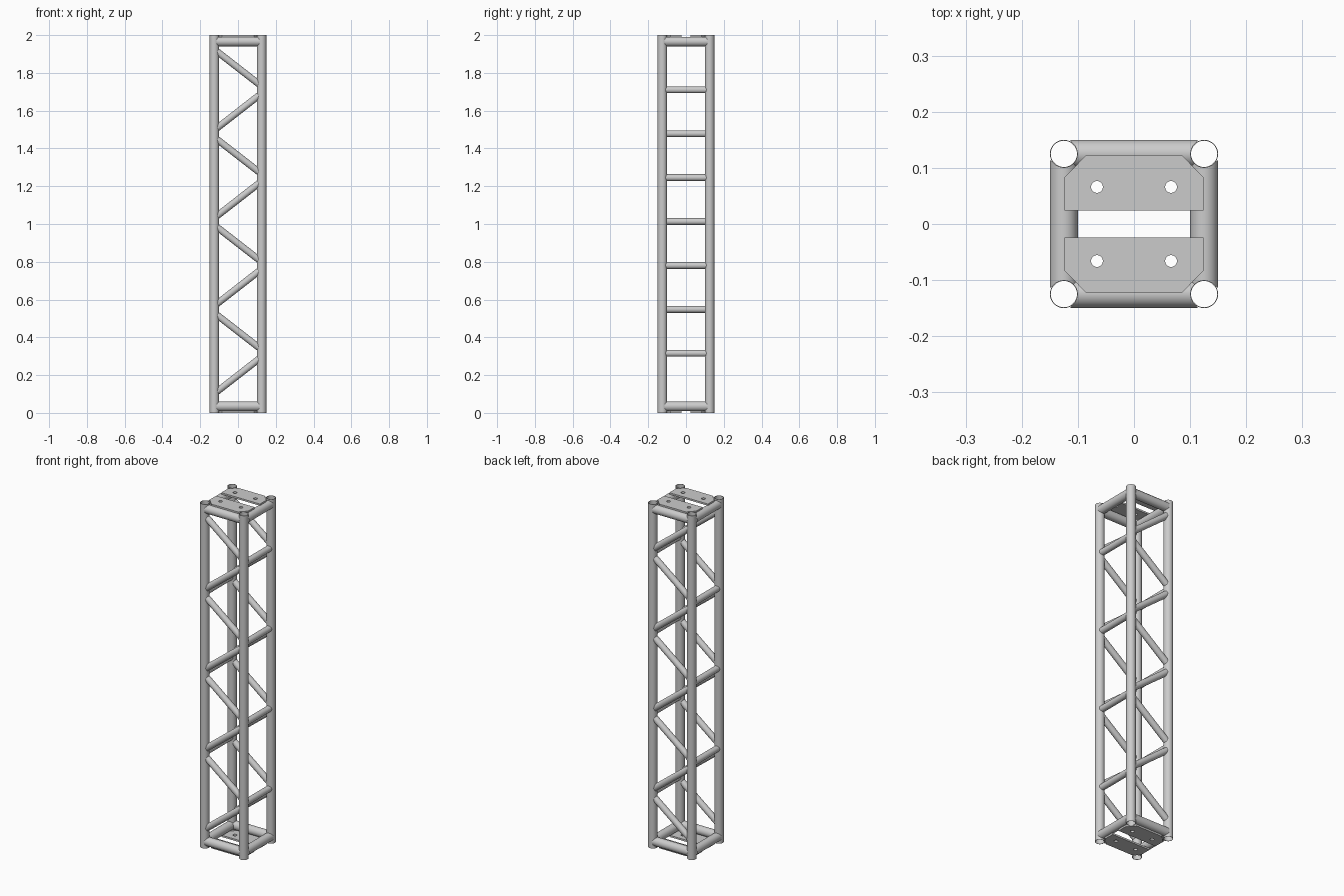
import bpy, bmesh, math
from mathutils import Vector, Matrix

if "Cube" in bpy.data.objects:
    bpy.data.objects.remove(bpy.data.objects["Cube"])

C, R = 0.125, 0.025        # chord offset and radius
WALL, SEG = 0.0016, 32


def finish(bm, name):
    bmesh.ops.recalc_face_normals(bm, faces=bm.faces)
    me = bpy.data.meshes.new(name)
    bm.to_mesh(me)
    bm.free()
    ob = bpy.data.objects.new(name, me)
    bpy.context.collection.objects.link(ob)
    bpy.ops.object.select_all(action='DESELECT')
    ob.select_set(True)
    bpy.context.view_layer.objects.active = ob
    bpy.ops.object.shade_smooth_by_angle(angle=math.radians(40))
    return ob


def bridge(bm, a, b):
    for i in range(SEG):
        j = (i + 1) % SEG
        bm.faces.new((a[i], a[j], b[j], b[i]))


def chord(name, x, y):
    """Upright hollow tube, open through its full length."""
    bm = bmesh.new()
    rings = []
    for r, z in ((R, 0), (R, 2), (R - WALL, 2), (R - WALL, 0)):
        rings.append([bm.verts.new((x + r * math.cos(t), y + r * math.sin(t), z))
                      for t in (2 * math.pi * i / SEG for i in range(SEG))])
    for k in range(4):
        bridge(bm, rings[k], rings[(k + 1) % 4])
    return finish(bm, name)


def brace(name, side, z_left, z_right, r, turn=0):
    """Tube between two chords at y = side * C, its ends coped to the chords."""
    bm = bmesh.new()
    d = Vector((0.214, 0, z_right - z_left)).normalized()
    up = Vector((-d.z, 0, d.x))
    mid = Vector((0, side * C, (z_left + z_right) / 2))
    rings = ([], [])
    for i in range(SEG):
        t = 2 * math.pi * i / SEG
        dy = r * math.cos(t)
        p = mid + Vector((0, dy, 0)) + up * (r * math.sin(t))
        reach = min(C - math.sqrt(max(0, R * R - dy * dy)), 0.113)
        for ring, x in zip(rings, (-reach, reach)):
            ring.append(bm.verts.new(p + d * ((x - p.x) / d.x)))
    bridge(bm, *rings)
    if turn:
        bmesh.ops.rotate(bm, verts=bm.verts, matrix=Matrix.Rotation(math.pi / 2, 3, 'Z'))
    return finish(bm, name)


def plate(name, side, z):
    """End plate with two clipped outer corners and two bolt holes."""
    cu = bpy.data.curves.new(name, 'CURVE')
    cu.dimensions, cu.fill_mode, cu.extrude = '2D', 'BOTH', 0.005
    outline = [(-0.124, 0.024), (0.124, 0.024), (0.124, 0.083),
               (0.085, 0.123), (-0.085, 0.123), (-0.124, 0.083)]
    loops = [outline]
    for hx in (-0.066, 0.066):
        loops.append([(hx + 0.0105 * math.cos(2 * math.pi * i / 24),
                       0.066 + 0.0105 * math.sin(2 * math.pi * i / 24)) for i in range(24)])
    for pts in loops:
        sp = cu.splines.new('POLY')
        sp.points.add(len(pts) - 1)
        for q, (x, y) in zip(sp.points, pts):
            q.co = (x, y * side, 0, 1)
        sp.use_cyclic_u = True
    tmp = bpy.data.objects.new(name + "_outline", cu)
    bpy.context.collection.objects.link(tmp)
    bpy.context.view_layer.update()
    me = bpy.data.meshes.new_from_object(tmp.evaluated_get(bpy.context.evaluated_depsgraph_get()))
    bm = bmesh.new()
    bm.from_mesh(me)
    bpy.data.objects.remove(tmp)
    bmesh.ops.remove_doubles(bm, verts=bm.verts, dist=1e-5)
    bmesh.ops.translate(bm, verts=bm.verts, vec=(0, 0, z))
    return finish(bm, name)


# Four main chords
for sx in (-1, 1):
    for sy in (-1, 1):
        chord("chord_tube", sx * C, sy * C)

# End frames and plates
for z_bar, z_plate in ((0.035, 0.005), (1.966, 1.995)):
    for s in (-1, 1):
        brace("end_bar_x", s, z_bar, z_bar, R)
        brace("end_bar_y", s, z_bar, z_bar, R, turn=1)
        plate("end_plate", s, z_plate)

# Zigzag diagonals on front and back, between alternating nodes
nodes = [0.083 + 0.2325 * i for i in range(9)]
for i in range(8):
    a, b = nodes[i] + 0.033, nodes[i + 1] - 0.033
    if i % 2:
        a, b = b, a
    for s in (-1, 1):
        brace("diagonal", s, a, b, 0.018)

# Rungs: odd nodes on the right face, even nodes on the left face
for i in range(1, 8):
    brace("rung", -1 if i % 2 else 1, nodes[i], nodes[i], 0.018, turn=1)
